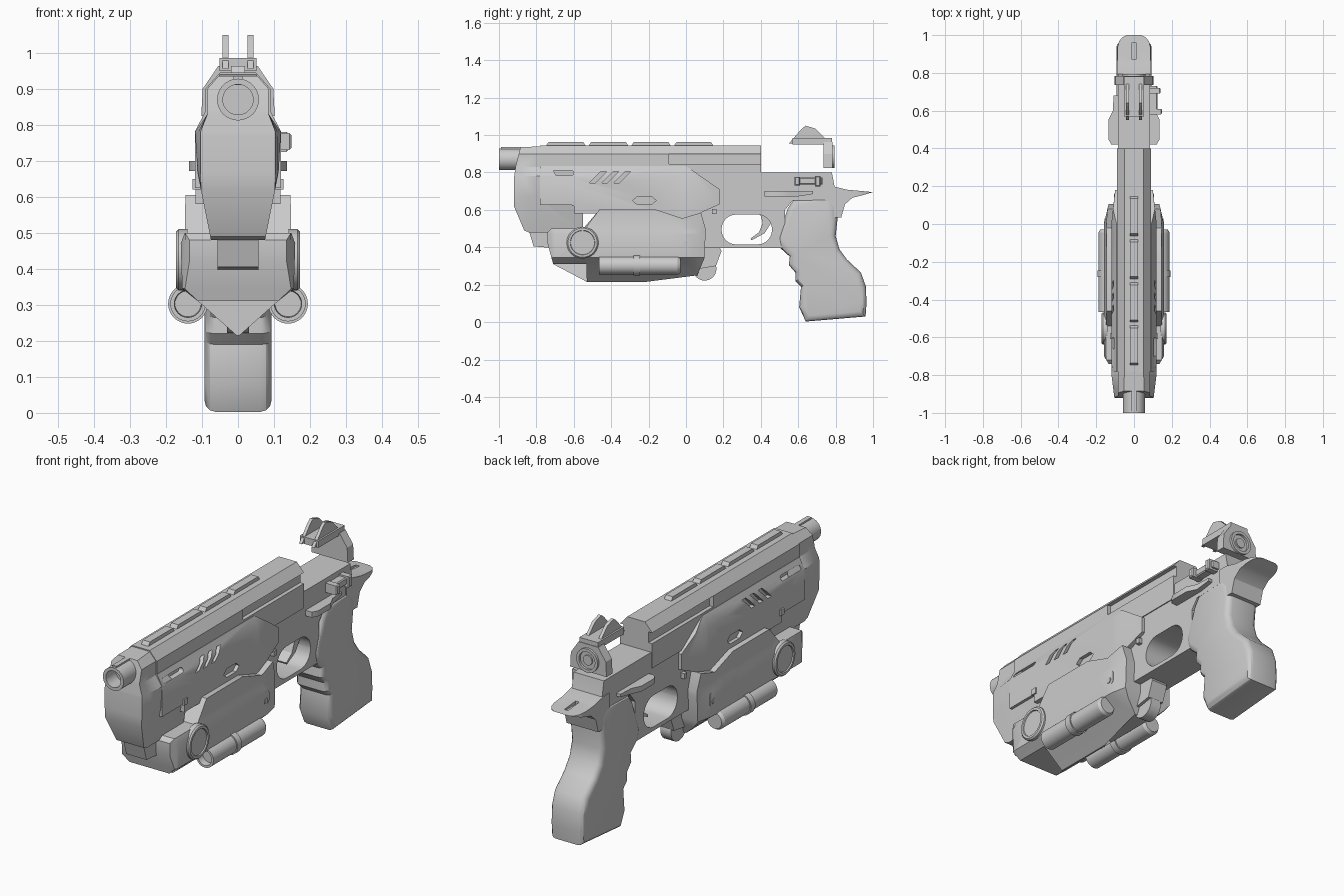
import bpy, bmesh, math
from mathutils import Matrix, Vector

metal = bpy.data.materials.new("grey_metal")
metal.diffuse_color = (0.6, 0.6, 0.6, 1)


def finish(name, bm):
    bmesh.ops.recalc_face_normals(bm, faces=bm.faces[:])
    me = bpy.data.meshes.new(name)
    bm.to_mesh(me)
    bm.free()
    me.materials.append(metal)
    ob = bpy.data.objects.new(name, me)
    bpy.context.collection.objects.link(ob)
    return ob


def interp(tab, t):
    if t <= tab[0][0]:
        return tab[0][1]
    for (a, u), (b, v) in zip(tab, tab[1:]):
        if t <= b:
            return u + (v - u) * (t - a) / (b - a)
    return tab[-1][1]


def prism(name, prof, hw=1, x0=None, ztab=None, ytab=None, bevel=0, segs=1):
    """Side profile (y,z) extruded across x; half width may vary by z and y tables."""
    bm = bmesh.new()
    slabs = [(-hw, hw)] if x0 is None else [(x0, hw), (-hw, -x0)]
    for a, b in slabs:
        va = [bm.verts.new((a, y, z)) for y, z in prof]
        vb = [bm.verts.new((b, y, z)) for y, z in prof]
        bm.faces.new(va)
        bm.faces.new(vb[::-1])
        n = len(prof)
        for i in range(n):
            bm.faces.new((va[i], va[(i + 1) % n], vb[(i + 1) % n], vb[i]))
    if ztab or ytab:
        bmesh.ops.triangulate(bm, faces=bm.faces[:])
        for tab, ax in ((ztab, 2), (ytab, 1)):
            for t, _ in tab or []:
                co, no = Vector((0, 0, 0)), Vector((0, 0, 0))
                co[ax], no[ax] = t, 1
                bmesh.ops.bisect_plane(bm, geom=bm.verts[:] + bm.edges[:] + bm.faces[:],
                                       dist=1e-5, plane_co=co, plane_no=no)
        for v in bm.verts:
            v.co.x *= min(interp(ztab, v.co.z) if ztab else 9,
                          interp(ytab, v.co.y) if ytab else 9)
    if bevel:
        bmesh.ops.recalc_face_normals(bm, faces=bm.faces[:])
        es = [e for e in bm.edges if abs(e.verts[0].co.x - e.verts[1].co.x) < 1e-6]
        bmesh.ops.bevel(bm, geom=es, offset=bevel, segments=segs, profile=0.5,
                        affect='EDGES', clamp_overlap=False)
    return finish(name, bm)


def rect(y0, y1, z0, z1):
    return [(y0, z0), (y1, z0), (y1, z1), (y0, z1)]


def stadium(y0, y1, z0, z1, r, n=6):
    pts = []
    for k, (y, z) in enumerate(((y1 - r, z1 - r), (y0 + r, z1 - r), (y0 + r, z0 + r), (y1 - r, z0 + r))):
        for i in range(n + 1):
            a = math.pi / 2 * (k + i / n)
            pts.append((y + r * math.cos(a), z + r * math.sin(a)))
    return pts


def lathe(name, pts, loc, axis='Y', n=32):
    """Revolve (radius, distance) points about the Y or X axis."""
    bm = bmesh.new()
    vs = [bm.verts.new((r, d, 0)) for r, d in pts]
    es = [bm.edges.new(p) for p in zip(vs, vs[1:])]
    bmesh.ops.spin(bm, geom=vs + es, axis=(0, 1, 0), cent=(0, 0, 0),
                   angle=2 * math.pi, steps=n)
    bmesh.ops.remove_doubles(bm, verts=bm.verts[:], dist=1e-5)
    if axis == 'X':
        bm.transform(Matrix.Rotation(-math.pi / 2 * (1 if loc[0] >= 0 else -1), 4, 'Z'))
    bm.transform(Matrix.Translation(loc))
    return finish(name, bm)


def cut(target, cutter):
    m = target.modifiers.new("cut", 'BOOLEAN')
    m.object, m.operation, m.solver = cutter, 'DIFFERENCE', 'EXACT'
    bpy.context.view_layer.objects.active = target
    bpy.ops.object.modifier_apply(modifier=m.name)
    bpy.data.objects.remove(cutter)


# slide with long side recesses
slide = prism("slide", rect(-0.78, 0.4, 0.72, 0.945), ztab=[(0.72, 0.09), (0.9, 0.09), (0.945, 0.05)])
cut(slide, prism("c", rect(-0.09, 0.5, 0.845, 0.9), 0.3, x0=0.07))
rear = prism("rear_housing", [(0.18, 0.7), (0.35, 0.83), (0.35, 0.93), (0.37, 0.955), (0.78, 0.96),
                              (0.78, 0.82), (0.795, 0.7)],
             ztab=[(0.7, 0.1), (0.83, 0.1), (0.9, 0.093), (0.96, 0.052)])
cut(rear, prism("c", [(0.3, 0.845), (0.36, 0.845), (0.52, 0.9), (0.3, 0.9)], 0.3, x0=0.07))
prism("rear_band", rect(0.735, 0.783, 0.825, 0.963), ztab=[(0.825, 0.102), (0.9, 0.098), (0.963, 0.055)])
lathe("rear_disc", [(0, 0.79), (0.025, 0.79), (0.025, 0.782), (0.045, 0.782), (0.045, 0.795),
                    (0.06, 0.795), (0.06, 0.76), (0, 0.76)], (0, 0, 0.885))

# top rail and sights
for i in range(4):
    y = -0.75 + i * 0.228
    prism("top_rail", [(y, 0.94), (y + 0.215, 0.94), (y + 0.2, 0.963), (y + 0.015, 0.963)], 0.02)
prism("sight_base", rect(0.57, 0.78, 0.95, 0.985), 0.052)
prism("sight_fins", [(0.55, 0.955), (0.62, 1.035), (0.64, 1.05), (0.69, 1.035), (0.75, 0.975),
                     (0.75, 0.95)], 0.043, x0=0.027)

# muzzle
lathe("barrel", [(0, -0.92), (0.042, -0.92), (0.042, -1.0), (0.058, -1.0), (0.058, -0.86), (0, -0.86)],
      (0, 0, 0.87))
prism("barrel_notch", rect(-0.99, -0.88, 0.91, 0.935), 0.012)
prism("nose", [(-0.77, 0.94), (-0.885, 0.935), (-0.91, 0.84), (-0.92, 0.77), (-0.92, 0.62),
               (-0.865, 0.49), (-0.84, 0.48), (-0.55, 0.48), (-0.55, 0.65), (-0.77, 0.65)],
      ztab=[(0.48, 0.075), (0.67, 0.113), (0.78, 0.119), (0.83, 0.085), (0.9, 0.085), (0.94, 0.05)],
      ytab=[(-0.92, 0.104), (-0.8, 0.119)])

# front frame shell with cut grooves
shell = prism("frame_shell", [(-0.78, 0.835), (0.0, 0.835), (0.18, 0.71), (0.18, 0.63), (-0.02, 0.54),
                              (-0.17, 0.58), (-0.6, 0.58), (-0.6, 0.625), (-0.78, 0.625)],
              ztab=[(0.54, 0.118), (0.78, 0.12), (0.835, 0.092)],
              ytab=[(-0.78, 0.12), (0.0, 0.12), (0.18, 0.1)])
for i in range(3):
    y = -0.515 + i * 0.065
    cut(shell, prism("c", [(y, 0.745), (y + 0.03, 0.745), (y + 0.09, 0.805), (y + 0.06, 0.805)], 0.3, x0=0.095))
cut(shell, prism("c", [(-0.285, 0.65), (-0.26, 0.672), (-0.185, 0.672), (-0.16, 0.65), (-0.185, 0.628),
                       (-0.26, 0.628)], 0.3, x0=0.1))
cut(shell, prism("c", stadium(-0.76, -0.6, 0.785, 0.81, 0.012, 3), 0.3, x0=0.09))
prism("frame_pegs_front", rect(-0.61, -0.58, 0.62, 0.65), 0.126)
prism("frame_pegs_rear", rect(0.14, 0.162, 0.577, 0.605), 0.105)

# lower frame with trigger guard opening
core = prism("lower_frame", [(-0.05, 0.8), (-0.05, 0.5), (0.08, 0.45), (0.1, 0.395), (0.53, 0.395),
                             (0.53, 0.6), (0.57, 0.65), (0.82, 0.65), (0.795, 0.72), (0.78, 0.8)], 0.085)
cut(core, prism("c", stadium(0.19, 0.46, 0.415, 0.575, 0.078), 0.3))
prism("trigger", [(0.39, 0.6), (0.46, 0.6), (0.455, 0.53), (0.42, 0.475), (0.35, 0.437), (0.345, 0.447),
                  (0.39, 0.48), (0.41, 0.53)], 0.03)
prism("side_stops", [(0.42, 0.672), (0.6, 0.672), (0.68, 0.685), (0.68, 0.7), (0.42, 0.7)],
      ytab=[(0.42, 0.12), (0.45, 0.136), (0.55, 0.136), (0.6, 0.112), (0.68, 0.108)])

# safety lever on the right side only
for y0, y1, z0, z1, x in ((0.58, 0.73, 0.735, 0.772, 0.125), (0.58, 0.61, 0.73, 0.777, 0.148),
                          (0.69, 0.72, 0.725, 0.78, 0.14)):
    lever = prism("safety_lever", rect(y0, y1, z0, z1), (x - 0.08) / 2, bevel=0.005)
    lever.location.x = (x + 0.08) / 2

# grip with finger grooves and rounded rim
prism("grip", [(0.5, 0.40), (0.49, 0.45), (0.51, 0.51), (0.545, 0.61), (0.58, 0.66), (0.77, 0.665),
               (0.805, 0.62), (0.81, 0.55), (0.80, 0.46), (0.82, 0.39), (0.86, 0.335), (0.935, 0.265),
               (0.962, 0.19), (0.965, 0.1), (0.96, 0.03), (0.64, 0.003), (0.605, 0.08), (0.615, 0.19),
               (0.585, 0.22), (0.585, 0.265), (0.55, 0.305), (0.555, 0.35)], 0.093, bevel=0.03, segs=3)

# beavertail with slot
tail = prism("beavertail", [(0.74, 0.66), (0.74, 0.725), (0.79, 0.725), (0.86, 0.708), (1.0, 0.695),
                            (0.95, 0.68), (0.89, 0.665), (0.85, 0.63), (0.83, 0.56), (0.78, 0.56)],
             ytab=[(0.74, 0.09), (0.93, 0.088), (0.965, 0.08), (0.985, 0.066), (1.0, 0.04)])
cut(tail, prism("c", rect(0.87, 0.96, 0.69, 0.8), 0.011))

# underslung pod
prism("pod", [(-0.74, 0.48), (-0.74, 0.42), (-0.71, 0.31), (-0.53, 0.31), (-0.53, 0.215), (-0.215, 0.215),
              (-0.215, 0.25), (0.06, 0.25), (0.1, 0.345), (0.105, 0.5), (0.08, 0.585), (-0.02, 0.555),
              (-0.17, 0.605), (-0.46, 0.605), (-0.54, 0.5), (-0.72, 0.5)],
      ztab=[(0.215, 0.004), (0.305, 0.105), (0.345, 0.155), (0.47, 0.159), (0.5, 0.148), (0.605, 0.146)],
      ytab=[(-0.74, 0.135), (-0.70, 0.159), (0.0, 0.159), (0.105, 0.135)])
prism("front_lug", [(-0.84, 0.49), (-0.815, 0.405), (-0.7, 0.395), (-0.7, 0.49)], 0.057)
prism("pod_screws", stadium(-0.03, 0.03, 0.39, 0.475, 0.028), 0.155)
prism("pod_screw_heads", stadium(-0.014, 0.014, 0.405, 0.435, 0.013, 3), 0.16)
lathe("pod_latch", [(0, -0.03), (0.063, -0.03), (0.063, 0.03), (0, 0.03)], (0, 0.1, 0.285), 'X', 24)
prism("latch_arm", [(0.04, 0.28), (0.16, 0.3), (0.19, 0.38), (0.17, 0.42), (0.06, 0.42)], 0.045)

# side tubes and round caps, mirrored
for s in (-1, 1):
    lathe("side_tube", [(0, -0.43), (0.036, -0.43), (0.038, -0.465), (0.049, -0.465), (0.049, -0.28),
                        (0.055, -0.28), (0.055, -0.245), (0.049, -0.245), (0.049, -0.045), (0.04, -0.03),
                        (0, -0.03)], (s * 0.139, 0, 0.303))
    lathe("round_cap", [(0, 0), (0.085, 0), (0.085, 0.025), (0.078, 0.032), (0.066, 0.032), (0.064, 0.026),
                        (0, 0.026)], (s * 0.14, -0.553, 0.425), 'X')

# shading
for ob in bpy.data.objects:
    ob.select_set(True)
    bpy.context.view_layer.objects.active = ob
bpy.ops.object.shade_smooth_by_angle(angle=math.radians(30))
